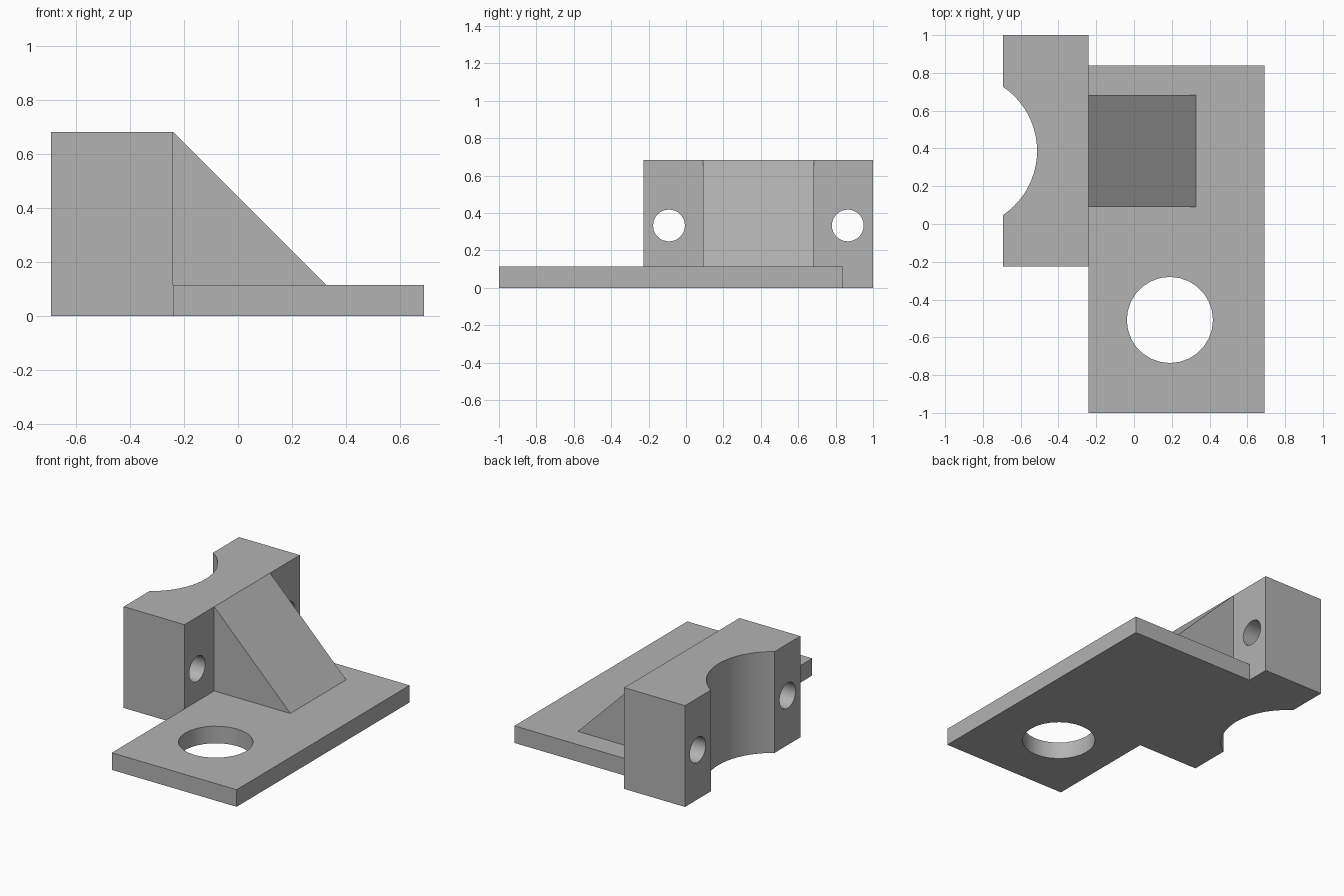
import bpy, bmesh, math
from mathutils import Vector, Matrix

cube = bpy.data.objects.get("Cube")
if cube:
    bpy.data.objects.remove(cube, do_unlink=True)

grey = bpy.data.materials.new("plain_grey")
grey.use_nodes = True
colour = (0.45, 0.45, 0.45, 1)
grey.diffuse_color = colour
grey.node_tree.nodes["Principled BSDF"].inputs["Base Color"].default_value = colour


def add_object(name, bm):
    bmesh.ops.recalc_face_normals(bm, faces=bm.faces)
    mesh = bpy.data.meshes.new(name)
    bm.to_mesh(mesh)
    bm.free()
    mesh.materials.append(grey)
    obj = bpy.data.objects.new(name, mesh)
    bpy.context.collection.objects.link(obj)
    return obj


def prism(name, profile, direction):
    """Extrude a closed outline along a direction."""
    bm = bmesh.new()
    face = bm.faces.new([bm.verts.new(p) for p in profile])
    moved = bmesh.ops.extrude_face_region(bm, geom=[face], use_keep_orig=True)
    verts = [g for g in moved["geom"] if isinstance(g, bmesh.types.BMVert)]
    bmesh.ops.translate(bm, verts=verts, vec=Vector(direction))
    return add_object(name, bm)


def box(name, x0, x1, y0, y1, height):
    outline = [(x0, y0, 0), (x1, y0, 0), (x1, y1, 0), (x0, y1, 0)]
    return prism(name, outline, (0, 0, height))


def drill(obj, centre, radius, axis, segments):
    """Cut a round hole right through a part, along axis X or Z."""
    bm = bmesh.new()
    turn = Matrix.Rotation(math.pi / 2, 4, "Y") if axis == "X" else Matrix()
    bmesh.ops.create_cone(bm, cap_ends=True, segments=segments, radius1=radius,
                          radius2=radius, depth=3,
                          matrix=Matrix.Translation(centre) @ turn)
    cutter = add_object("hole_cutter", bm)
    cutter.hide_render = True
    mod = obj.modifiers.new("hole", "BOOLEAN")
    mod.operation = "DIFFERENCE"
    mod.solver = "EXACT"
    mod.object = cutter
    bpy.context.view_layer.objects.active = obj
    bpy.ops.object.modifier_apply(modifier=mod.name)
    bpy.data.objects.remove(cutter, do_unlink=True)


def smooth(obj):
    bpy.ops.object.select_all(action="DESELECT")
    obj.select_set(True)
    bpy.context.view_layer.objects.active = obj
    bpy.ops.object.shade_smooth_by_angle(angle=math.radians(30))


JOINT, PLATE_TOP, BLOCK_TOP = -0.24, 0.115, 0.682
MIDDLE = 0.387

# Base plate with its large round hole
plate = box("base_plate", JOINT, 0.69, -1, 0.84, PLATE_TOP)
drill(plate, (0.19, -0.508, 0), 0.228, "Z", 28)
smooth(plate)

# Upright block with a curved saddle and two bolt holes
block = box("upright_block", -0.693, JOINT, -0.226, 1, BLOCK_TOP)
drill(block, (-0.923, MIDDLE, 0), 0.41, "Z", 64)
for side in (-1, 1):
    drill(block, (0, MIDDLE + side * 0.478, 0.333), 0.085, "X", 32)
smooth(block)

# Sloping brace between block and plate
prism("sloping_brace",
      [(JOINT, 0.09, PLATE_TOP), (0.327, 0.09, PLATE_TOP), (JOINT, 0.09, BLOCK_TOP)],
      (0, 0.594, 0))
